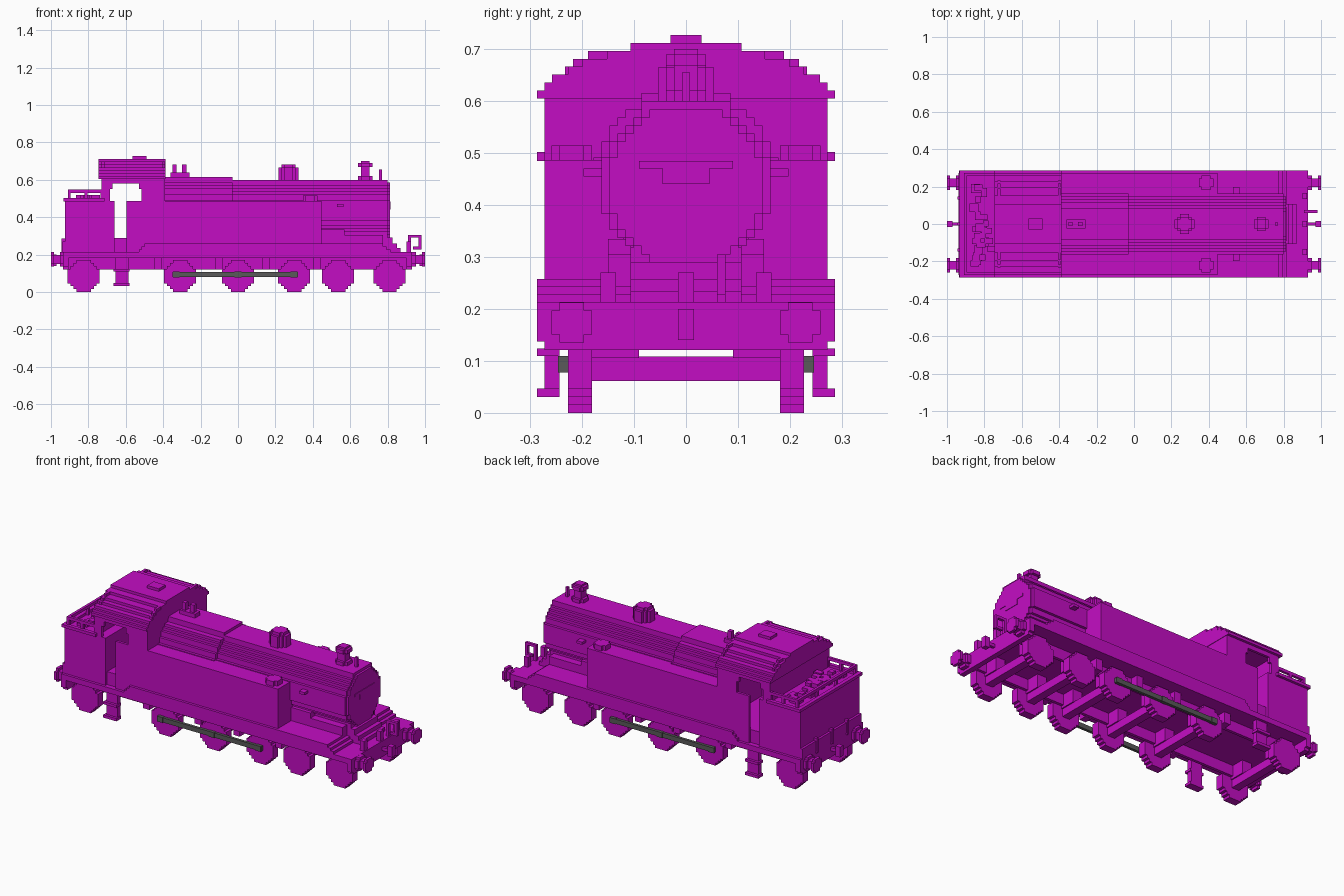
import bpy, bmesh, math, random

V = 2 / 129  # block size
random.seed(4)

if "Cube" in bpy.data.objects:
    bpy.data.objects.remove(bpy.data.objects["Cube"], do_unlink=True)


def material(name, rgb):
    m = bpy.data.materials.new(name)
    m.use_nodes = True
    m.diffuse_color = (*rgb, 1)
    m.node_tree.nodes["Principled BSDF"].inputs["Base Color"].default_value = (*rgb, 1)
    return m


MAGENTA = material("magenta", (0.55, 0.004, 0.55))
GREY = material("dark grey", (0.1, 0.1, 0.1))


def prism(bm, pts, a, b, axis):
    """Extrude a flat outline from a to b along an axis."""
    place = {"x": lambda u, v, w: (w, u, v), "y": lambda u, v, w: (u, w, v),
             "z": lambda u, v, w: (u, v, w)}[axis]
    face = bm.faces.new([bm.verts.new(place(u, v, a)) for u, v in pts])
    ext = bmesh.ops.extrude_face_region(bm, geom=[face])["geom"]
    d = place(0, 0, b - a)
    bmesh.ops.translate(bm, vec=d, verts=[g for g in ext if isinstance(g, bmesh.types.BMVert)])


def box(x0, x1, y0, y1, z0, z1):
    return lambda bm: prism(bm, [(x0, y0), (x1, y0), (x1, y1), (x0, y1)], z0, z1, "z")


def rows(widths, cu, v0, a, b, axis, h=V):
    """Stepped symmetric outline: one half-width for each row."""
    right = []
    for k, w in enumerate(widths):
        if k and w == widths[k - 1]:
            right[-1] = (w, v0 + (k + 1) * h)
        else:
            right += [(w, v0 + k * h), (w, v0 + (k + 1) * h)]
    pts = [(cu + w, v) for w, v in right] + [(cu - w, v) for w, v in reversed(right)]
    return lambda bm: prism(bm, pts, a, b, axis)


def disc(n, cu, cv, a, b, axis):
    """Stepped disc, n blocks either side of the middle one."""
    r = n + 0.5
    widths = [(math.floor(math.sqrt(r * r - k * k)) + 0.5) * V if abs(k) < n
              else (max(1, n // 2) + 0.5) * V for k in range(-n, n + 1)]
    return rows([min(w, r * V) for w in widths], cu, cv - r * V, a, b, axis)


def part(name, shapes, mirror=False, mat=MAGENTA):
    bm = bmesh.new()
    for s in shapes:
        s(bm)
    if mirror:
        dup = bmesh.ops.duplicate(bm, geom=bm.verts[:] + bm.edges[:] + bm.faces[:])["geom"]
        for v in dup:
            if isinstance(v, bmesh.types.BMVert):
                v.co.y *= -1
    bmesh.ops.recalc_face_normals(bm, faces=bm.faces[:])
    me = bpy.data.meshes.new(name)
    bm.to_mesh(me)
    bm.free()
    me.materials.append(mat)
    bpy.context.collection.objects.link(bpy.data.objects.new(name, me))


# Running gear
WHEELS = (-0.825, -0.31, 0.0, 0.30, 0.535, 0.81)
part("wheels", [disc(5, x, 0.085, 0.181, 0.227, "y") for x in WHEELS], True)
part("axles", [disc(1, x, 0.085, -0.19, 0.19, "y") for x in WHEELS])
part("frames", [box(-0.91, 0.90, 0.165, 0.182, 0.121, 0.2)] +
     [box(x - 0.03, x + 0.03, 0.09, 0.182, 0.106, 0.195) for x in WHEELS], True)
part("hangers", [box(x - 0.02, x + 0.02, 0.18, 0.227, 0.12, 0.2) for x in (-0.43, -0.1, 0.15, 0.42)], True)
part("coupling_rods", [box(-0.35, 0.32, 0.227, 0.243, 0.08, 0.107)] +
     [box(x - 0.018, x + 0.018, 0.225, 0.246, 0.078, 0.109) for x in (-0.33, 0, 0.30)], True, GREY)

# Footplate with raised middle, beams and steps
part("footplate", [box(-0.935, 0.93, -0.287, 0.287, 0.182, 0.213),
                   box(-0.53, 0.815, -0.287, 0.287, 0.21, 0.228),
                   box(-0.515, 0.795, -0.287, 0.287, 0.21, 0.243),
                   box(-0.50, 0.775, -0.287, 0.287, 0.21, 0.258)])
for name, a, b in (("front_beam", 0.90, 0.93), ("rear_beam", -0.935, -0.905)):
    part(name, [box(a, b, -0.287, 0.287, 0.137, 0.213), box(a, b, -0.272, 0.272, 0.121, 0.14)])
part("cab_steps", [box(-0.655, -0.585, 0.243, 0.272, 0.031, 0.19),
                   box(-0.665, -0.58, 0.243, 0.287, 0.031, 0.047),
                   box(-0.665, -0.58, 0.243, 0.287, 0.109, 0.124)], True)

# Buffers and couplings at both ends
for s, name in ((1, "front"), (-1, "rear")):
    def end(a, b):
        return (a, b) if s > 0 else (-b, -a)
    part(name + "_buffers", [disc(2, 0.22, 0.174, *end(0.984, 1.0), "x"),
                             disc(1, 0.22, 0.174, *end(0.95, 0.985), "x"),
                             disc(2, 0.22, 0.174, *end(0.92, 0.953), "x")], True)
    part(name + "_hook", [box(*end(0.92, 0.985), -0.008, 0.008, 0.16, 0.178),
                          box(*end(0.97, 1.0), -0.015, 0.015, 0.14, 0.2)])
part("brake_pipe", [box(0.91, 0.925, 0.06, 0.076, 0.21, 0.305),
                    box(0.91, 0.98, 0.06, 0.076, 0.29, 0.305),
                    box(0.965, 0.98, 0.06, 0.076, 0.228, 0.305),
                    box(0.935, 0.98, 0.06, 0.076, 0.228, 0.243)])
part("front_lamp_irons", [box(0.9, 0.925, y - 0.015, y + 0.015, 0.2, 0.27) for y in (-0.15, 0, 0.15)])
part("rear_lamp_irons", [box(-0.945, -0.92, y - 0.008, y + 0.008, 0.2, 0.285) for y in (-0.14, 0, 0.14)])

# Boiler, firebox and smokebox
CZ = 0.437
part("boiler", [disc(10, 0, CZ, -0.4, 0.785, "x")])
part("firebox", [disc(11, 0, CZ, -0.4, -0.03, "x")])
part("smokebox_rim", [disc(10, 0, CZ, 0.75, 0.80, "x"), disc(9, 0, CZ, 0.795, 0.812, "x")])
part("door_strap", [box(0.81, 0.815, -0.09, 0.09, 0.47, 0.485),
                    box(0.81, 0.815, -0.045, 0.045, 0.44, 0.47)])
part("saddle", [box(0.44, 0.785, -0.107, 0.107, 0.2, 0.33),
                box(0.78, 0.80, -0.107, 0.107, 0.2, 0.318),
                box(0.79, 0.825, -0.107, 0.107, 0.2, 0.29),
                box(0.8, 0.85, -0.107, 0.107, 0.2, 0.258),
                box(0.8, 0.87, -0.107, 0.107, 0.2, 0.235)])
part("saddle_blocks", [box(0.44, 0.57, 0.1, 0.15, 0.25, 0.335),
                       box(0.57, 0.775, 0.1, 0.15, 0.25, 0.305)], True)
part("valve_and_pipe", [box(0.53, 0.565, 0.155, 0.197, 0.455, 0.47)], True)

# Boiler fittings
part("chimney", [disc(2, 0.68, 0, 0.59, 0.62, "z"), disc(1, 0.68, 0, 0.6, 0.68, "z"),
                 disc(2, 0.68, 0, 0.668, 0.69, "z"), disc(1, 0.68, 0, 0.688, 0.70, "z")])
part("dome", [disc(3, 0.27, 0, 0.59, 0.665, "z"), disc(2, 0.27, 0, 0.66, 0.682, "z")])
part("safety_valves", [box(-0.36, -0.26, -0.023, 0.023, 0.61, 0.638),
                       box(-0.35, -0.328, -0.012, 0.012, 0.63, 0.682),
                       box(-0.3, -0.275, -0.012, 0.012, 0.63, 0.682)])
part("lamp_bracket", [box(0.755, 0.77, -0.008, 0.008, 0.59, 0.655)])

# Side tanks
part("side_tanks", [box(-0.42, 0.447, 0.12, 0.272, 0.25, 0.487)], True)
part("tank_lids", [disc(2, 0.385, 0.22, 0.48, 0.515, "z")], True)

# Cab with doorways and side openings
part("cab_sides", [box(-0.595, -0.39, 0.257, 0.272, 0.21, 0.487),
                   box(-0.515, -0.39, 0.257, 0.272, 0.48, 0.61),
                   box(-0.725, -0.685, 0.257, 0.272, 0.48, 0.61),
                   box(-0.70, -0.5, 0.257, 0.272, 0.58, 0.61),
                   box(-0.69, -0.67, 0.257, 0.272, 0.55, 0.585),
                   box(-0.53, -0.51, 0.257, 0.272, 0.55, 0.585)], True)
part("cab_floor", [box(-0.70, -0.40, -0.258, 0.258, 0.2, 0.288)])
ROOF = (0.287, 0.272, 0.258, 0.243, 0.227, 0.199, 0.152, 0.107)
H = (0.712 - 0.605) / 7
INNER = [0.272] + [w - 0.01 for w in ROOF[1:6]]
for name, a, b in (("cab_front", -0.405, -0.39), ("cab_back", -0.73, -0.715)):
    part(name, [box(a, b, -0.272, 0.272, 0.21, 0.61), rows(INNER, 0, 0.605, a, b, "x", H)])
part("cab_roof", [rows((ROOF[0],) + ROOF[1:3] + ROOF[4:], 0, 0.605, -0.745, -0.387, "x", H)])
part("roof_vent", [box(-0.563, -0.488, -0.03, 0.03, 0.705, 0.7275)])

# Bunker, rails and coal
part("bunker", [box(-0.925, -0.66, -0.272, 0.272, 0.21, 0.487),
                box(-0.938, -0.92, -0.272, 0.272, 0.21, 0.27)])
part("bunker_rim", [box(-0.932, -0.715, 0.265, 0.287, 0.485, 0.502),
                    box(-0.932, -0.91, -0.01, 0.287, 0.485, 0.502)], True)
part("bunker_rails", [box(-0.91, -0.72, 0.257, 0.272, 0.53, 0.547),
                      box(-0.91, -0.895, -0.01, 0.272, 0.53, 0.547)] +
     [box(x, x + V, 0.257, 0.272, 0.49, 0.535) for x in (-0.91, -0.82, -0.735)] +
     [box(-0.91, -0.895, 0.08, 0.08 + V, 0.49, 0.535)], True)
coal = []
for i in range(30):
    x, y = random.uniform(-0.86, -0.76), random.uniform(-0.22, 0.22)
    w, d = random.choice((1, 1.5)) * V, random.choice((1, 1.5)) * V
    coal.append(box(x - w, x + w, y - d, y + d, 0.48, 0.487 + random.choice((1, 2)) * V))
part("coal", coal)
